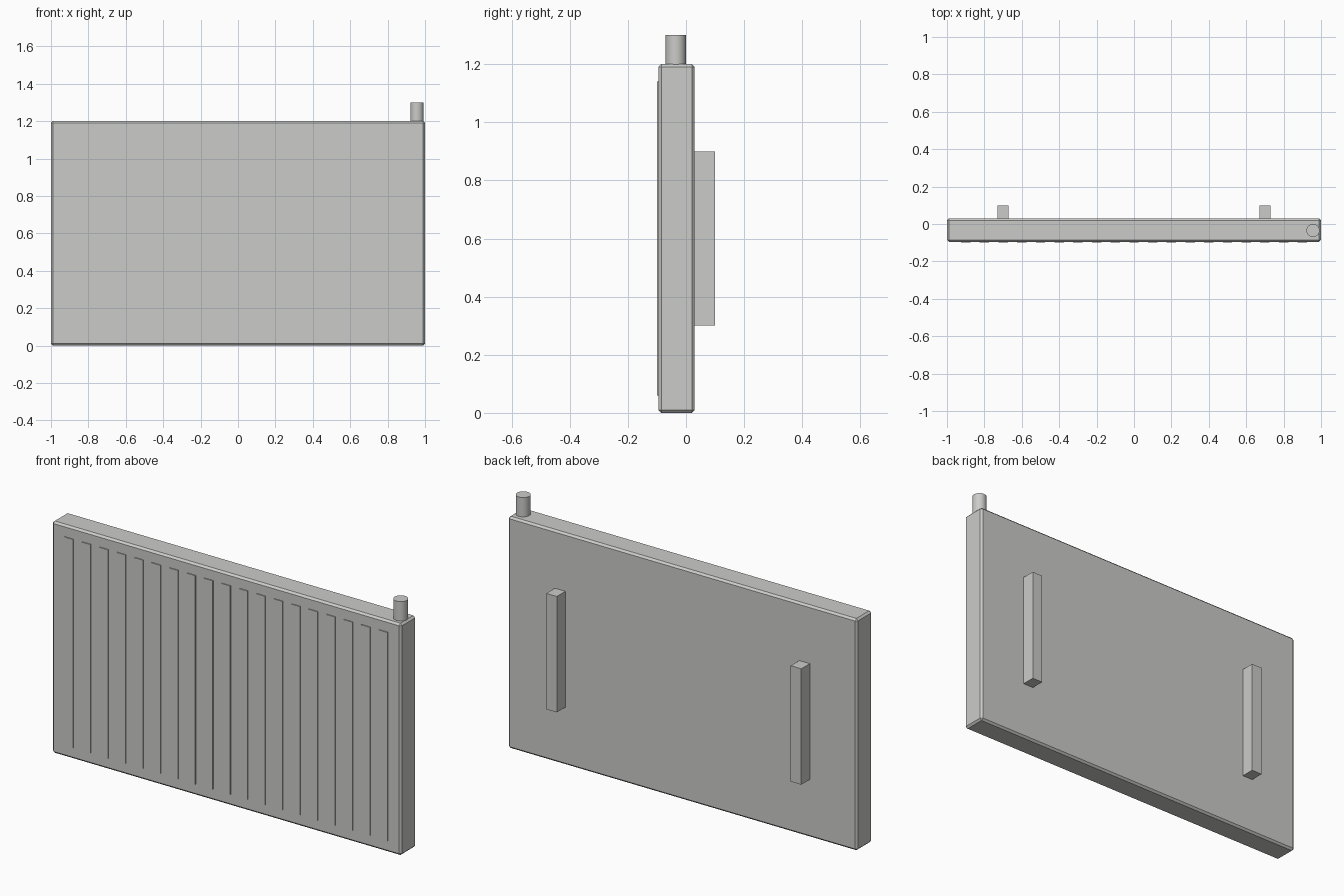
import bpy

if "Cube" in bpy.data.objects:
    bpy.data.objects.remove(bpy.data.objects["Cube"])

paint = bpy.data.materials.new("light_grey_paint")
paint.diffuse_color = (0.6, 0.6, 0.588, 1.0)
paint.use_nodes = True
paint.node_tree.nodes["Principled BSDF"].inputs["Base Color"].default_value = paint.diffuse_color


def box(name, lo, hi, bevel=0.0):
    """Axis-aligned box between two corners, optionally chamfered."""
    bpy.ops.mesh.primitive_cube_add(size=1, location=[(a + b) / 2 for a, b in zip(lo, hi)])
    ob = bpy.context.object
    ob.name = name
    ob.scale = [b - a for a, b in zip(lo, hi)]
    bpy.ops.object.transform_apply(location=False, rotation=False, scale=True)
    ob.data.materials.append(paint)
    if bevel:
        mod = ob.modifiers.new("chamfer", 'BEVEL')
        mod.width = bevel
        mod.segments = 1
    return ob


# Main radiator panel with chamfered edges
box("radiator_panel", (-1, -0.095, 0), (1, 0.03, 1.2), bevel=0.01)

# Shallow raised ribs across the front
for i in range(19):
    x = -0.9 + 0.1 * i
    box(f"front_rib_{i + 1}", (x - 0.025, -0.1, 0.06), (x + 0.025, -0.085, 1.14))

# Wall brackets on the back
for side, x in (("left", -0.7), ("right", 0.7)):
    box(f"wall_bracket_{side}", (x - 0.03, 0.025, 0.3), (x + 0.03, 0.1, 0.9))

# Valve pipe on the top right corner
bpy.ops.mesh.primitive_cylinder_add(vertices=32, radius=0.035, depth=0.11,
                                    location=(0.957, -0.035, 1.245))
pipe = bpy.context.object
pipe.name = "valve_pipe"
pipe.data.materials.append(paint)
bpy.ops.object.shade_smooth_by_angle()
